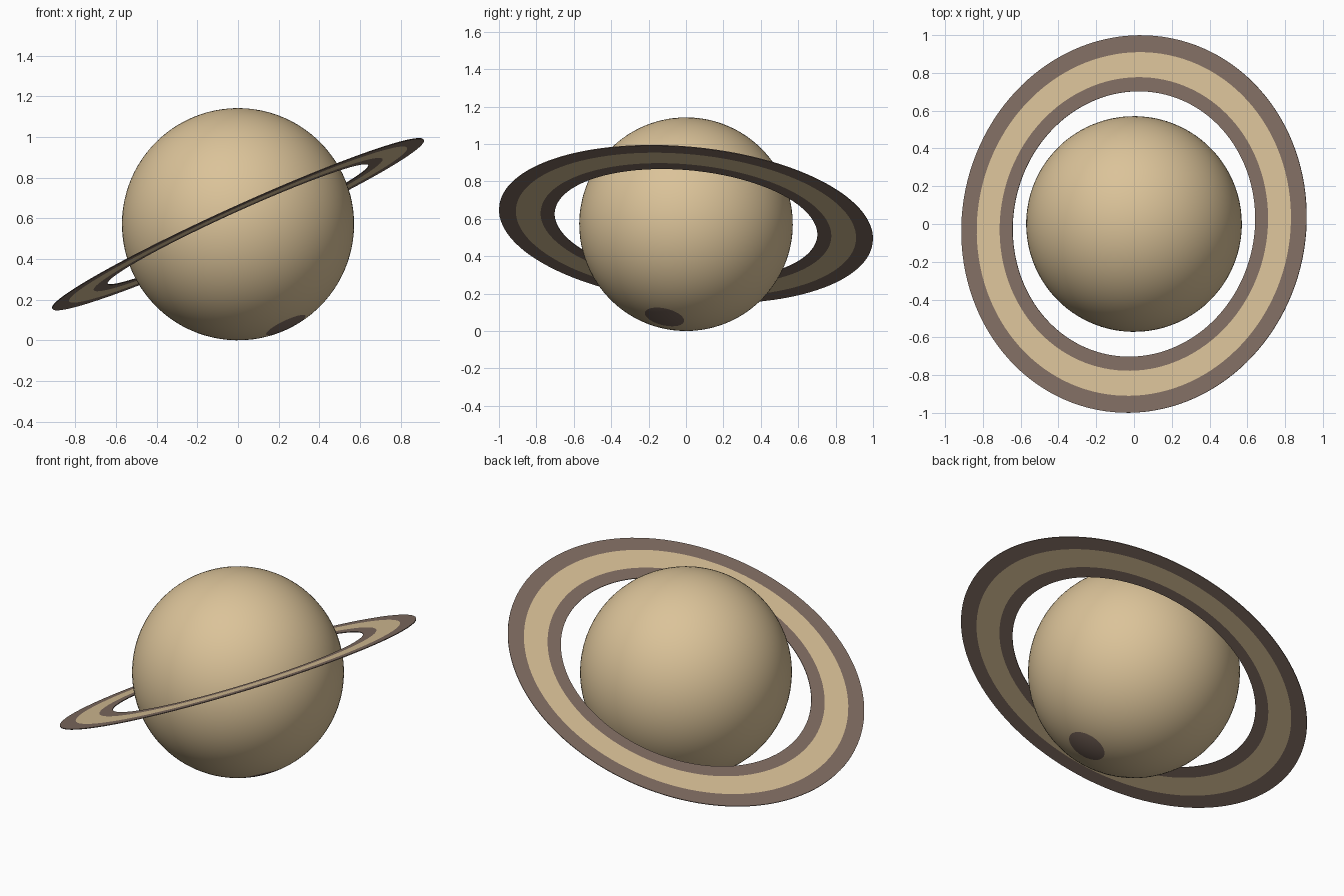
import bpy, bmesh, math
from mathutils import Vector

if "Cube" in bpy.data.objects:
    bpy.data.objects.remove(bpy.data.objects["Cube"])

R = 0.571
CENTRE = Vector((0, 0, R))


def srgb(r, g, b):
    lin = [((c / 255 + 0.055) / 1.055) ** 2.4 for c in (r, g, b)]
    return (*lin, 1)


def material(name, rgb):
    m = bpy.data.materials.new(name)
    m.diffuse_color = srgb(*rgb)
    m.use_nodes = True
    m.node_tree.nodes["Principled BSDF"].inputs["Base Color"].default_value = m.diffuse_color
    return m


tan = material("sandy tan", (219, 195, 153))
brown = material("dusty brown", (130, 110, 99))


def make_object(name, bm, axis):
    """Store the mesh, with local z turned to the given axis."""
    mesh = bpy.data.meshes.new(name)
    bm.to_mesh(mesh)
    bm.free()
    mesh.materials.append(tan)
    mesh.materials.append(brown)
    ob = bpy.data.objects.new(name, mesh)
    ob.location = CENTRE
    ob.rotation_euler = Vector(axis).to_track_quat('Z', 'Y').to_euler()
    bpy.context.collection.objects.link(ob)
    return ob


# Planet: smooth ball whose lower pole carries a small dark cap
bm = bmesh.new()
bmesh.ops.create_uvsphere(bm, u_segments=96, v_segments=50, radius=R)
cap_z = -R * math.cos(math.radians(10.8))
for f in bm.faces:
    f.smooth = True
    f.material_index = 1 if f.calc_center_median().z < cap_z else 0
make_object("planet", bm, (-0.42, 0.205, 0.884))

# Ring: thin tilted disc in three concentric bands
RADII = [0.705, 0.78, 0.913, 1.003]
BANDS = [1, 0, 1]
N, HALF = 128, 0.002
bm = bmesh.new()


def circle(radius, z):
    return [bm.verts.new((radius * math.cos(2 * math.pi * i / N),
                          radius * math.sin(2 * math.pi * i / N), z)) for i in range(N)]


def bridge(a, b, mat):
    for i in range(N):
        j = (i + 1) % N
        bm.faces.new((a[i], b[i], b[j], a[j])).material_index = mat


top = [circle(r, HALF) for r in RADII]
bottom = [circle(r, -HALF) for r in RADII]
for k, mat in enumerate(BANDS):
    bridge(top[k], top[k + 1], mat)
    bridge(bottom[k + 1], bottom[k], mat)
bridge(top[-1], bottom[-1], 1)   # outer rim
bridge(bottom[0], top[0], 1)     # inner rim
bmesh.ops.recalc_face_normals(bm, faces=bm.faces)
make_object("ring", bm, (-0.412, 0.085, 0.907))
